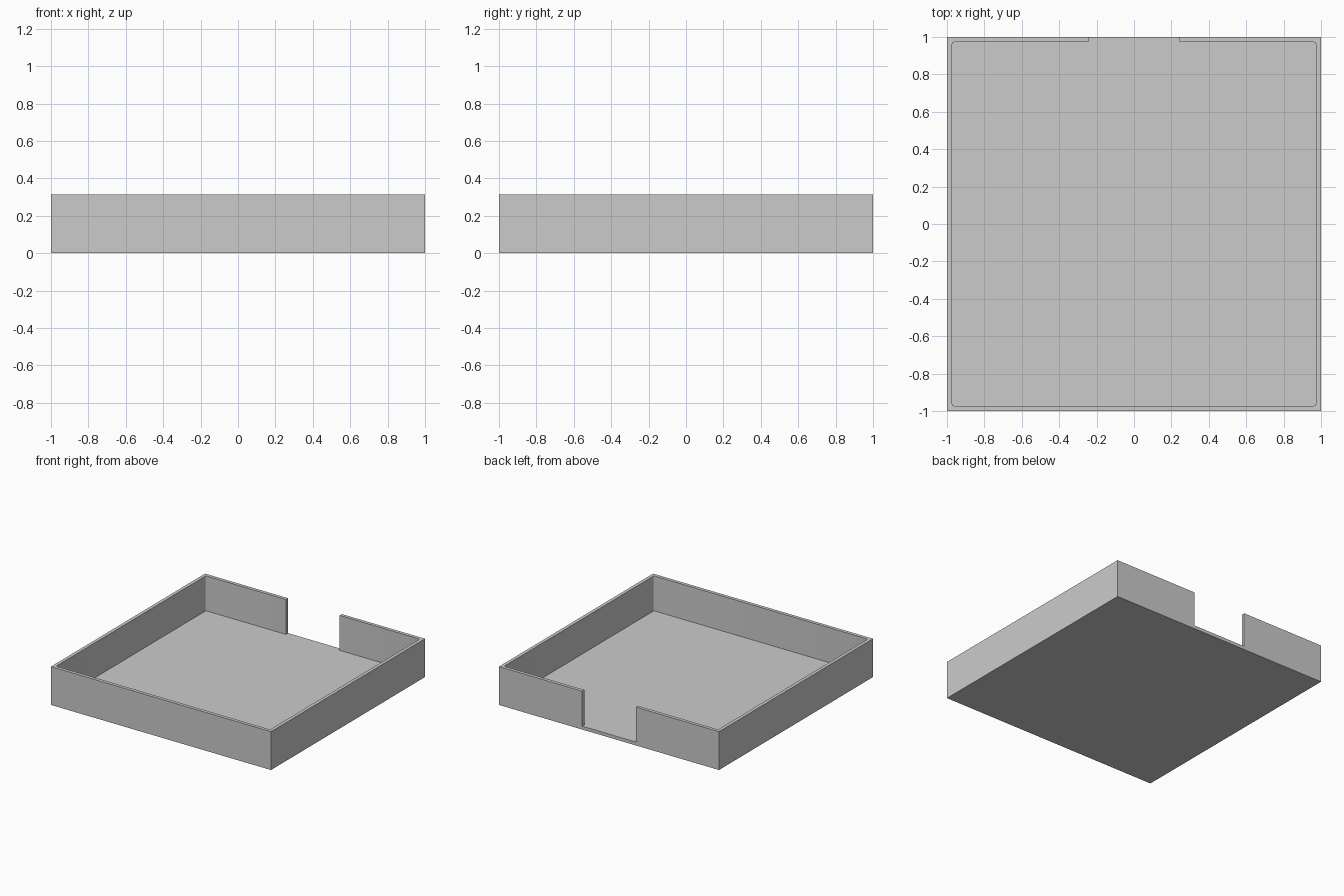
import bpy

default_cube = bpy.data.objects.get("Cube")
if default_cube:
    bpy.data.objects.remove(default_cube, do_unlink=True)

HEIGHT = 0.315
WALL = 0.028
FLOOR = 0.028
NOTCH = 0.244    # half width of the rear opening
FILLET = 0.01

grey = bpy.data.materials.new("plain grey")
grey.use_nodes = True
colour = (0.6, 0.6, 0.6, 1)
grey.diffuse_color = colour
grey.node_tree.nodes["Principled BSDF"].inputs["Base Color"].default_value = colour


def box(name, low, high):
    """Add a box spanning two opposite corners."""
    centre = [(a + b) / 2 for a, b in zip(low, high)]
    bpy.ops.mesh.primitive_cube_add(size=1, location=centre)
    obj = bpy.context.object
    obj.name = name
    obj.scale = [b - a for a, b in zip(low, high)]
    bpy.ops.object.transform_apply(location=True, rotation=False, scale=True)
    obj.data.materials.append(grey)
    return obj


def apply_modifier(obj, modifier):
    bpy.context.view_layer.objects.active = obj
    bpy.ops.object.modifier_apply(modifier=modifier.name)


def cut(obj, cutter):
    """Subtract a cutter and remove it."""
    mod = obj.modifiers.new("cut", "BOOLEAN")
    mod.operation = "DIFFERENCE"
    mod.solver = "EXACT"
    mod.object = cutter
    apply_modifier(obj, mod)
    bpy.data.objects.remove(cutter, do_unlink=True)


# Square tray body
tray = box("tray", (-1, -1, 0), (1, 1, HEIGHT))

# Hollow with slightly rounded upright corners
inner = 1 - WALL
cavity = box("cavity_cutter", (-inner, -inner, FLOOR), (inner, inner, HEIGHT + 0.1))
weights = cavity.data.attributes.new("bevel_weight_edge", "FLOAT", "EDGE")
for edge in cavity.data.edges:
    a, b = (cavity.data.vertices[i].co for i in edge.vertices)
    weights.data[edge.index].value = float(abs(a.z - b.z) > 0.1)
bevel = cavity.modifiers.new("fillet", "BEVEL")
bevel.limit_method = "WEIGHT"
bevel.width = FILLET
bevel.segments = 4
apply_modifier(cavity, bevel)
cut(tray, cavity)

# Opening in the rear wall, down to the floor
cut(tray, box("notch_cutter", (-NOTCH, inner - 0.1, FLOOR), (NOTCH, 1.1, HEIGHT + 0.1)))

tray.select_set(True)
bpy.context.view_layer.objects.active = tray
bpy.ops.object.shade_smooth_by_angle()
